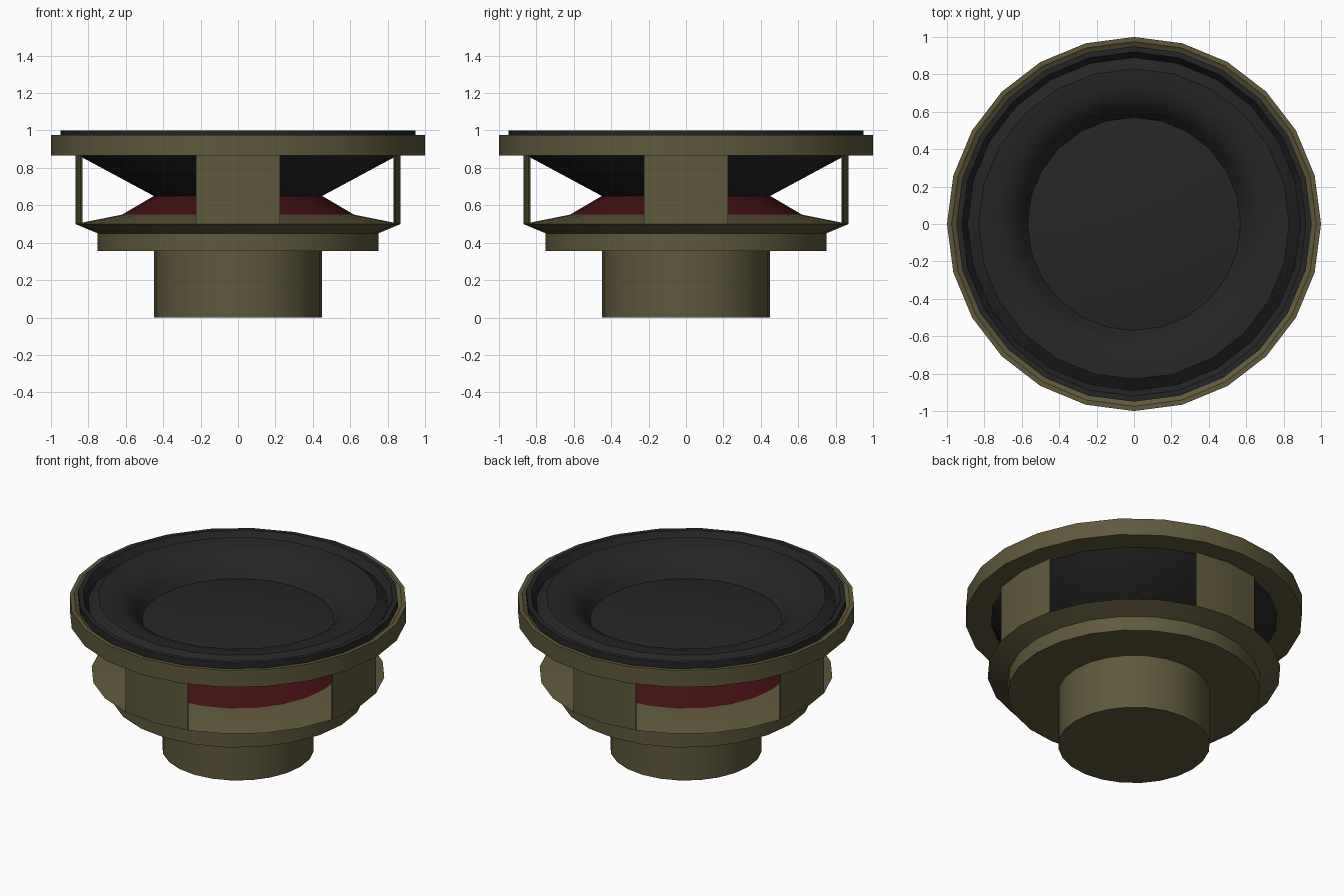
import bpy, bmesh, math
from mathutils import Matrix

if "Cube" in bpy.data.objects:
    bpy.data.objects.remove(bpy.data.objects["Cube"], do_unlink=True)

SIDES = 24
STEP = math.tau / SIDES


def material(name, rgb):
    m = bpy.data.materials.new(name)
    m.use_nodes = True
    m.diffuse_color = (*rgb, 1)
    bsdf = m.node_tree.nodes["Principled BSDF"]
    bsdf.inputs["Base Color"].default_value = (*rgb, 1)
    bsdf.inputs["Roughness"].default_value = 0.7
    return m


OLIVE = material("olive metal", (0.112, 0.099, 0.044))
BLACK = material("black rubber", (0.0185, 0.0185, 0.0185))
RED = material("dark red fabric", (0.054, 0.005, 0.0065))


def lathe(name, profile, mat, closed=False, start=0.0, steps=SIDES):
    """Spin a profile of (radius, height) points about z."""
    bm = bmesh.new()
    verts = [bm.verts.new((r, 0, z)) for r, z in profile]
    edges = [bm.edges.new(p) for p in zip(verts, verts[1:])]
    if closed:
        edges.append(bm.edges.new((verts[-1], verts[0])))
    bmesh.ops.rotate(bm, verts=verts, matrix=Matrix.Rotation(start, 3, 'Z'))
    bmesh.ops.spin(bm, geom=verts + edges, cent=(0, 0, 0), axis=(0, 0, 1),
                   angle=steps * STEP, steps=steps)
    bmesh.ops.remove_doubles(bm, verts=bm.verts, dist=1e-4)
    bmesh.ops.recalc_face_normals(bm, faces=bm.faces)
    mesh = bpy.data.meshes.new(name)
    bm.to_mesh(mesh)
    bm.free()
    mesh.materials.append(mat)
    ob = bpy.data.objects.new(name, mesh)
    bpy.context.collection.objects.link(ob)
    bpy.ops.object.select_all(action='DESELECT')
    ob.select_set(True)
    bpy.context.view_layer.objects.active = ob
    bpy.ops.object.shade_smooth_by_angle(angle=math.radians(30))
    return ob


# Magnet at the bottom
lathe("magnet", [(0, 0), (0.45, 0), (0.45, 0.37), (0, 0.37)], OLIVE)

# Back plate and flared basket floor
lathe("basket_base", [(0, 0.355), (0.75, 0.355), (0.75, 0.45), (0.87, 0.50),
                      (0.62, 0.55), (0, 0.55)], OLIVE)

# Outer rim with a small inward bevel
lathe("basket_rim", [(1, 0.865), (1, 0.975), (0.975, 0.975), (0.955, 0.96),
                     (0.93, 0.95), (0.85, 0.865)], OLIVE, closed=True)

# Four curved struts, each two facets wide
for i, side in enumerate(("left", "back", "right", "front")):
    lathe(side + "_strut", [(0.87, 0.50), (0.87, 0.867), (0.86, 0.867), (0.86, 0.50)],
          OLIVE, closed=True, start=i * math.pi / 2 - STEP, steps=2)

# Spider between cone and basket floor
lathe("spider", [(0, 0.65), (0.45, 0.65), (0.62, 0.55), (0, 0.55)], RED)

# Gasket, rolled surround and cone underside
lathe("cone_and_surround", [
    (0.57, 0.845), (0.60, 0.895), (0.64, 0.94), (0.69, 0.972), (0.75, 0.99), (0.83, 0.995),
    (0.89, 0.95), (0.92, 1.0), (0.95, 1.0), (0.95, 0.955), (0.90, 0.892),
    (0.45, 0.65), (0.40, 0.66)], BLACK, closed=True)

# Shallow dust cap
lathe("dust_cap", [(0.57, 0.845), (0.45, 0.865), (0.30, 0.882), (0.15, 0.892), (0, 0.895)], BLACK)
